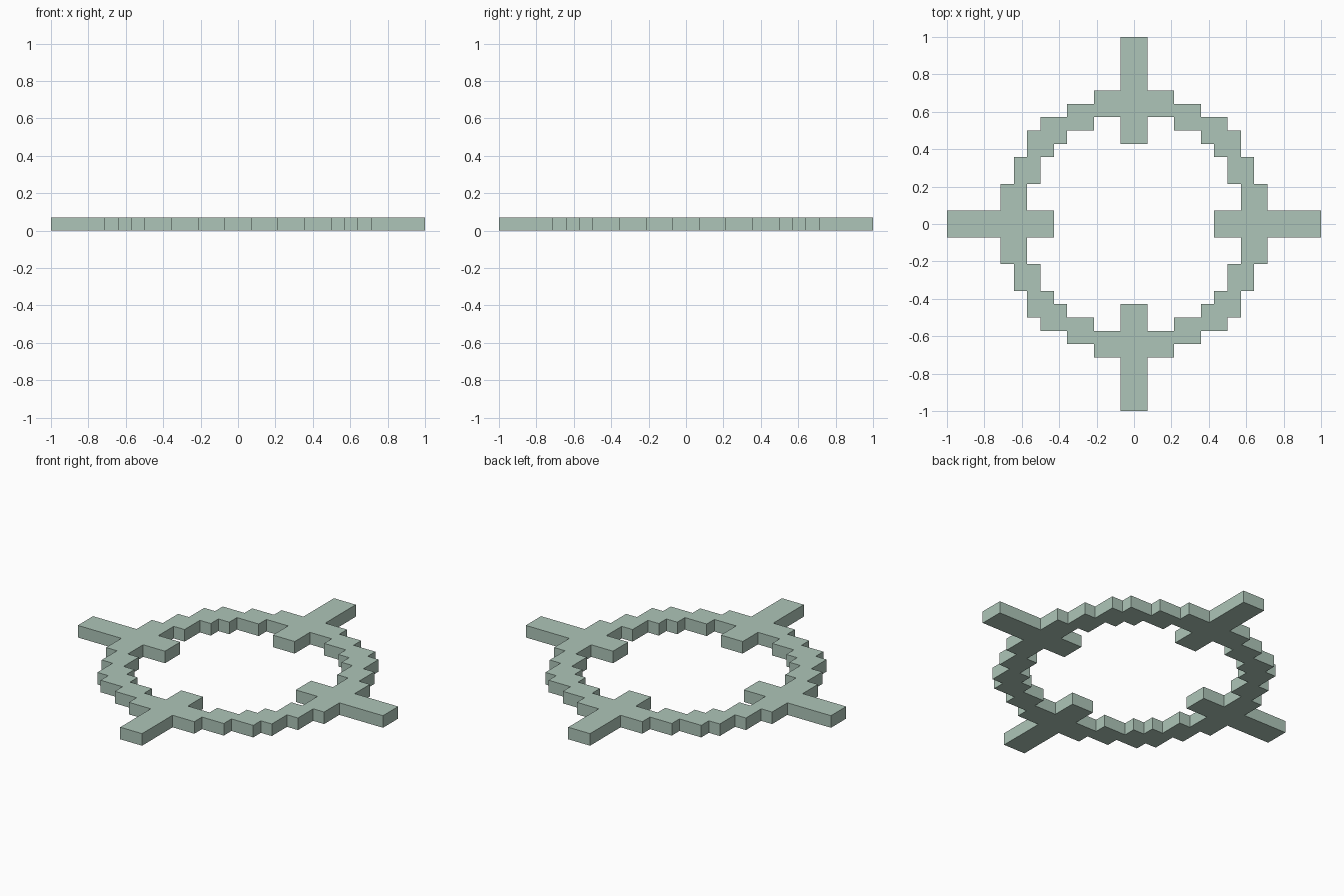
import bpy, bmesh

if "Cube" in bpy.data.objects:
    bpy.data.objects.remove(bpy.data.objects["Cube"])

U = 1 / 14  # the whole model sits on a grid of 28 x 28 cells, one cell thick

# Quarter outlines in grid cells, running clockwise from the +y bar to the +x bar
OUTER = [(1, 14), (1, 10), (3, 10), (3, 9), (5, 9), (5, 8), (7, 8), (7, 7),
         (8, 7), (8, 5), (9, 5), (9, 3), (10, 3), (10, 1), (14, 1)]
INNER = [(1, 6), (1, 8), (3, 8), (3, 7), (5, 7), (5, 6), (6, 6), (6, 5),
         (7, 5), (7, 3), (8, 3), (8, 1), (6, 1)]


def full_loop(quarter):
    """Repeat a quarter outline four times around the centre."""
    points, q = [], quarter
    for _ in range(4):
        points += q
        q = [(y, -x) for x, y in q]
    return points


def add_loop(bm, points):
    verts = [bm.verts.new((x * U, y * U, 0)) for x, y in points]
    return [bm.edges.new((verts[i - 1], verts[i])) for i in range(len(verts))]


# Stepped ring with four crossing bars: filled profile, extruded upward
bm = bmesh.new()
edges = add_loop(bm, full_loop(OUTER)) + add_loop(bm, full_loop(INNER))
bmesh.ops.triangle_fill(bm, edges=edges, use_beauty=True, normal=(0, 0, 1))
result = bmesh.ops.extrude_face_region(bm, geom=bm.faces[:], use_keep_orig=True)
top = [g for g in result["geom"] if isinstance(g, bmesh.types.BMVert)]
bmesh.ops.translate(bm, verts=top, vec=(0, 0, U))
bmesh.ops.recalc_face_normals(bm, faces=bm.faces[:])

mesh = bpy.data.meshes.new("crosshair_ring")
bm.to_mesh(mesh)
bm.free()

# Single pale green colour
green = bpy.data.materials.new("pale sage green")
green.diffuse_color = (0.42, 0.56, 0.48, 1)
green.use_nodes = True
green.node_tree.nodes["Principled BSDF"].inputs["Base Color"].default_value = green.diffuse_color
mesh.materials.append(green)

ring = bpy.data.objects.new("crosshair_ring", mesh)
bpy.context.collection.objects.link(ring)
